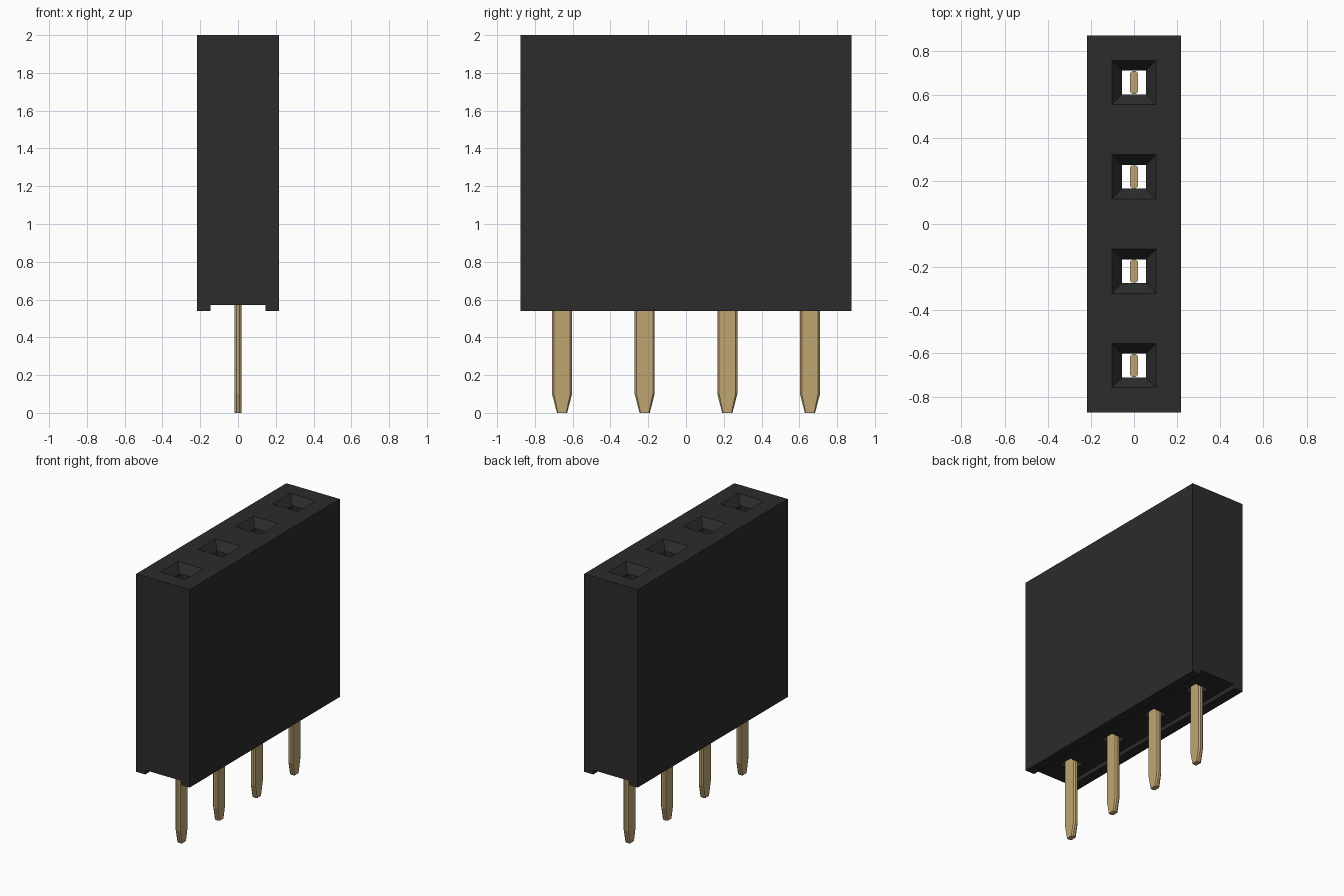
import bpy, bmesh

if "Cube" in bpy.data.objects:
    bpy.data.objects.remove(bpy.data.objects["Cube"])

PITCH = 0.4375
PIN_Y = [(i - 1.5) * PITCH for i in range(4)]


def make_material(name, color):
    mat = bpy.data.materials.new(name)
    mat.diffuse_color = color
    mat.use_nodes = True
    mat.node_tree.nodes["Principled BSDF"].inputs["Base Color"].default_value = mat.diffuse_color
    return mat


def make_object(name, bm, mat=None):
    bmesh.ops.recalc_face_normals(bm, faces=bm.faces[:])
    mesh = bpy.data.meshes.new(name)
    bm.to_mesh(mesh)
    bm.free()
    obj = bpy.data.objects.new(name, mesh)
    bpy.context.collection.objects.link(obj)
    if mat:
        mesh.materials.append(mat)
    return obj


def loft(bm, rings):
    """Skin a closed solid through a list of equal-length point rings."""
    loops = [[bm.verts.new(p) for p in ring] for ring in rings]
    n = len(loops[0])
    for a, b in zip(loops, loops[1:]):
        for i in range(n):
            j = (i + 1) % n
            bm.faces.new((a[i], a[j], b[j], b[i]))
    bm.faces.new(loops[0])
    bm.faces.new(loops[-1])


def square(cy, half, z):
    return [(sx * half, cy + sy * half, z)
            for sx, sy in ((-1, -1), (1, -1), (1, 1), (-1, 1))]


def chamfered(cy, hx, hy, c, cy_c, z):
    pts = [(hx, hy - cy_c), (hx - c, hy), (c - hx, hy), (-hx, hy - cy_c),
           (-hx, cy_c - hy), (c - hx, -hy), (hx - c, -hy), (hx, cy_c - hy)]
    return [(x, cy + y, z) for x, y in pts]


black = make_material("black_plastic", (0.025, 0.025, 0.025, 1))
gold = make_material("gold_contact", (0.53, 0.38, 0.17, 1))

# Housing: block profile with a shallow channel underneath
profile = [(-0.218, 0.54), (-0.145, 0.54), (-0.145, 0.572), (0.145, 0.572),
           (0.145, 0.54), (0.218, 0.54), (0.218, 2.0), (-0.218, 2.0)]
bm = bmesh.new()
loft(bm, [[(x, y, z) for x, z in profile] for y in (-0.875, 0.875)])
housing = make_object("housing", bm, black)

# Sockets: funnel mouths leading into square through-shafts
bm = bmesh.new()
for y in PIN_Y:
    loft(bm, [square(y, 0.055, 0.5), square(y, 0.055, 1.94),
              square(y, 0.103, 2.0), square(y, 0.103, 2.05)])
cutter = make_object("socket_cutter", bm, black)
cutter.hide_render = True
cutter.hide_viewport = False

cut = housing.modifiers.new("sockets", 'BOOLEAN')
cut.operation = 'DIFFERENCE'
cut.solver = 'EXACT'
cut.object = cutter
bpy.context.view_layer.objects.active = housing
housing.select_set(True)
bpy.ops.object.modifier_apply(modifier=cut.name)
bpy.data.objects.remove(cutter)

# Contact pins: flat chamfered blades with tapered tips
for i, y in enumerate(PIN_Y):
    bm = bmesh.new()
    loft(bm, [chamfered(y, 0.019, 0.027, 0.01, 0.005, 0.0),
              chamfered(y, 0.019, 0.053, 0.01, 0.01, 0.1),
              chamfered(y, 0.019, 0.053, 0.01, 0.01, 1.6)])
    make_object(f"contact_pin_{i + 1}", bm, gold)
